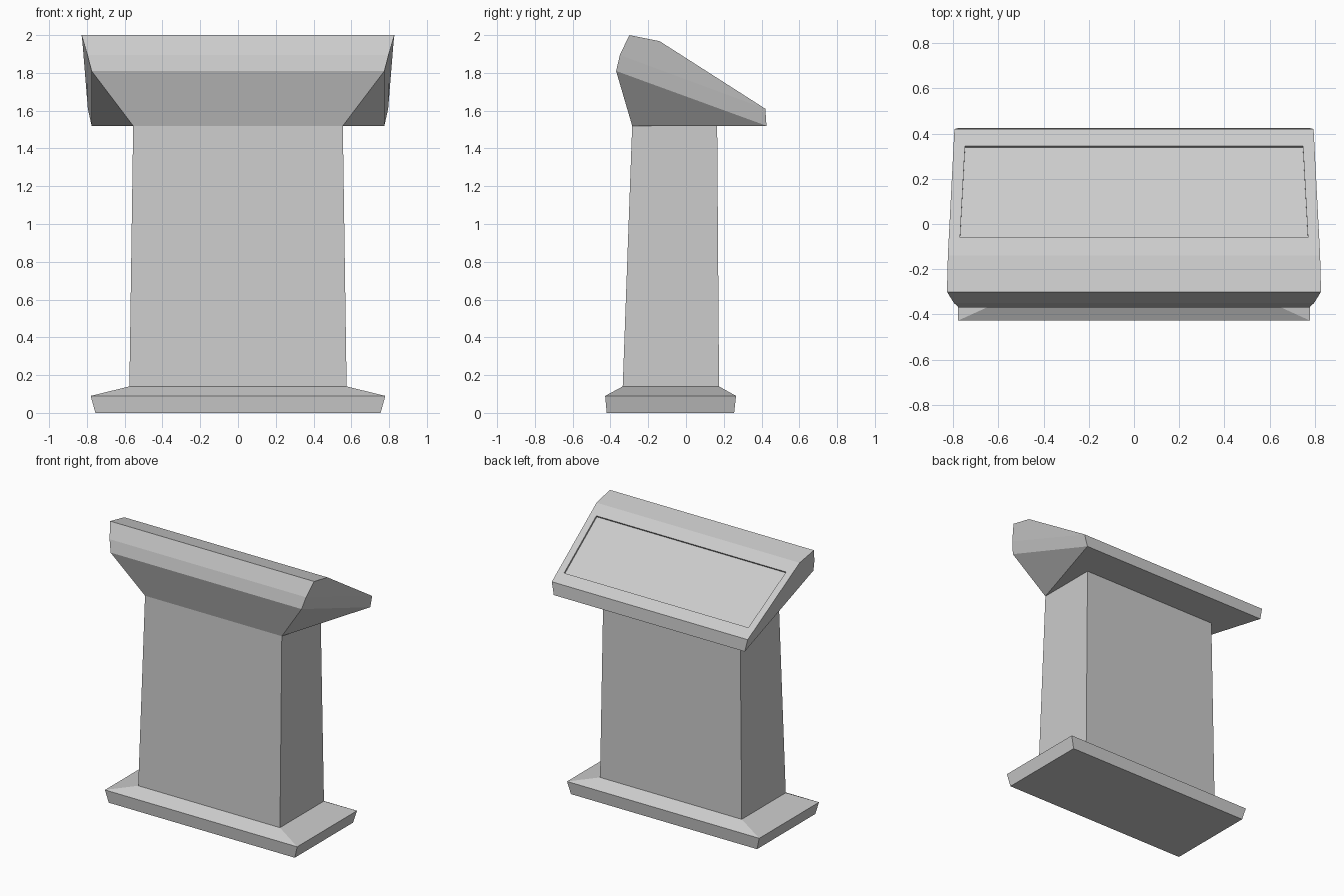
import bpy
import bmesh
from mathutils import Vector

cube = bpy.data.objects.get("Cube")
if cube:
    bpy.data.objects.remove(cube, do_unlink=True)

grey = bpy.data.materials.new("plain grey")
grey.use_nodes = True
colour = (0.6, 0.6, 0.6, 1)
grey.diffuse_color = colour
grey.node_tree.nodes["Principled BSDF"].inputs["Base Color"].default_value = colour


def finish(bm, name):
    bmesh.ops.recalc_face_normals(bm, faces=bm.faces[:])
    mesh = bpy.data.meshes.new(name)
    bm.to_mesh(mesh)
    bm.free()
    mesh.materials.append(grey)
    obj = bpy.data.objects.new(name, mesh)
    bpy.context.collection.objects.link(obj)
    return obj


def bridge(bm, a, b):
    """Join two loops of equal length with quads."""
    for i in range(len(a)):
        j = (i + 1) % len(a)
        bm.faces.new((a[i], a[j], b[j], b[i]))


def loft(name, levels):
    """Stack of rectangles, each given as half width, front, back, height."""
    bm = bmesh.new()
    rings = [[bm.verts.new(p) for p in
              ((-x, y0, z), (x, y0, z), (x, y1, z), (-x, y1, z))]
             for x, y0, y1, z in levels]
    for a, b in zip(rings, rings[1:]):
        bridge(bm, a, b)
    bm.faces.new(rings[0])
    bm.faces.new(rings[-1])
    return finish(bm, name)


# Plinth with flared rim and sloping top, then the tapered column
foot = (0.575, -0.335, 0.175, 0.14)
loft("base", [(0.755, -0.42, 0.255, 0), (0.78, -0.428, 0.265, 0.09), foot])
loft("column", [foot, (0.555, -0.285, 0.165, 1.52)])

# Reading desk: mirrored pairs of points around the side profile
bm = bmesh.new()


def pair(x, y, z):
    return bm.verts.new((-x, y, z)), bm.verts.new((x, y, z))


neck = pair(0.555, -0.285, 1.52)
lip = pair(0.775, -0.37, 1.81)
brow = pair(0.797, -0.35, 1.895)
crest = pair(0.828, -0.30, 2.0)
ridge = pair(0.824, -0.14, 1.968)
tail = pair(0.795, 0.42, 1.61)
heel = pair(0.775, 0.426, 1.52)

for a, b in ((neck, lip), (lip, brow), (brow, crest), (crest, ridge),
             (tail, heel), (heel, neck)):
    bm.faces.new((a[0], a[1], b[1], b[0]))
for s in (0, 1):
    bm.faces.new((brow[s], crest[s], ridge[s], tail[s]))
    bm.faces.new((lip[s], brow[s], tail[s], heel[s]))
    bm.faces.new((neck[s], lip[s], heel[s]))

# Sunken panel in the sloping top
outer = [ridge[0], ridge[1], tail[1], tail[0]]
slope = tail[0].co - ridge[0].co
normal = Vector((0, -slope.z, slope.y)).normalized()


def on_slope(x, y):
    t = (y - ridge[0].co.y) / slope.y
    return Vector((x, y, ridge[0].co.z + t * slope.z))


corners = [on_slope(-0.77, -0.06), on_slope(0.77, -0.06),
           on_slope(0.748, 0.345), on_slope(-0.748, 0.345)]
rim = [bm.verts.new(p) for p in corners]
floor = [bm.verts.new(p - normal * 0.012) for p in corners]
bridge(bm, outer, rim)
bridge(bm, rim, floor)
bm.faces.new(floor)
finish(bm, "reading_desk")
